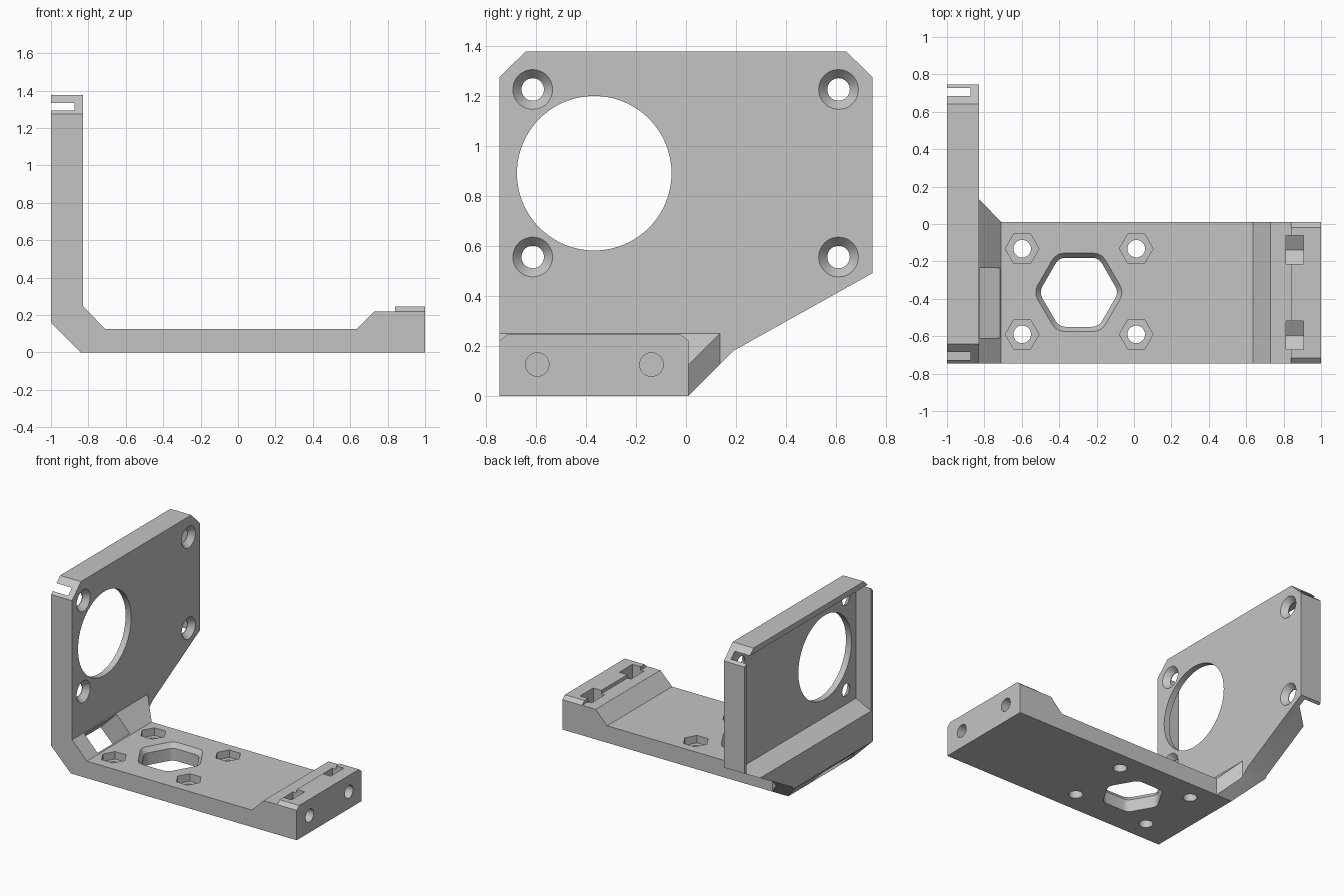
import bpy, bmesh
from math import radians, sin, cos, pi

if "Cube" in bpy.data.objects:
    bpy.data.objects.remove(bpy.data.objects["Cube"])

grey = bpy.data.materials.new("light_grey_plastic")
grey.use_nodes = True
grey.diffuse_color = (0.55, 0.55, 0.55, 1)
grey.node_tree.nodes["Principled BSDF"].inputs["Base Color"].default_value = grey.diffuse_color

PLACE = {"x": lambda a, b, t: (t, a, b),
         "y": lambda a, b, t: (a, t, b),
         "z": lambda a, b, t: (a, b, t)}


def loft(name, axis, sections):
    """Closed solid through (offset, outline) sections along an axis."""
    bm = bmesh.new()
    rings = [[bm.verts.new(PLACE[axis](a, b, t)) for a, b in pts] for t, pts in sections]
    for low, high in zip(rings, rings[1:]):
        n = len(low)
        for i in range(n):
            j = (i + 1) % n
            bm.faces.new((low[i], low[j], high[j], high[i]))
    bm.faces.new(rings[0])
    bm.faces.new(rings[-1])
    bmesh.ops.recalc_face_normals(bm, faces=bm.faces)
    mesh = bpy.data.meshes.new(name)
    bm.to_mesh(mesh)
    bm.free()
    mesh.materials.append(grey)
    obj = bpy.data.objects.new(name, mesh)
    bpy.context.collection.objects.link(obj)
    return obj


def prism(name, axis, pts, low, high):
    return loft(name, axis, [(low, pts), (high, pts)])


def ngon(centre, radius, sides=48):
    return [(centre[0] + radius * cos(2 * pi * i / sides),
             centre[1] + radius * sin(2 * pi * i / sides)) for i in range(sides)]


def rounded_hexagon(centre, radius, fillet, steps=4):
    pts = []
    reach = radius - fillet / cos(pi / 6)
    for k in range(6):
        for s in range(steps + 1):
            turn = k * pi / 3 + (s / steps - 0.5) * pi / 3
            pts.append((centre[0] + reach * cos(k * pi / 3) + fillet * cos(turn),
                        centre[1] + reach * sin(k * pi / 3) + fillet * sin(turn)))
    return pts


# L-shaped body
bracket = prism("bracket", "y", [
    (-1, 1.5), (-1, 0.16), (-0.84, 0), (1, 0), (1, 0.245), (0.84, 0.245), (0.84, 0.22),
    (0.73, 0.22), (0.635, 0.125), (-0.71, 0.125), (-0.83, 0.25), (-0.83, 1.5)], -0.8, 0.8)
cutters = []


def cut(cutter, operation="DIFFERENCE"):
    cutter.hide_render = True
    mod = bracket.modifiers.new(cutter.name, "BOOLEAN")
    mod.operation = operation
    mod.solver = "EXACT"
    mod.object = cutter
    cutters.append(cutter)


# Side outline of the upright plate
cut(prism("side_outline", "x", [
    (-0.745, -0.1), (-0.09, -0.1), (0.19, 0.18), (0.745, 0.49), (0.745, 1.275),
    (0.642, 1.376), (-0.642, 1.376), (-0.745, 1.275)], -1.2, 1.2), "INTERSECT")

# Base width and corner gusset
cut(prism("base_trim", "z", [
    (1.1, 0.01), (-0.71, 0.01), (-0.83, 0.135), (-0.83, 0.9), (1.1, 0.9)], -0.1, 0.4))

# Recess in the outer face, with a sloped floor
cut(prism("recess", "y", [
    (-1.1, 0.342), (-0.875, 0.45), (-0.875, 1.335), (-1.1, 1.335)], -0.727, 0.727))

# Large round opening and countersunk screw holes
cut(prism("round_opening", "x", ngon((-0.367, 0.89), 0.309, 80), -0.95, -0.75))
for y in (-0.613, 0.61):
    for z in (0.555, 1.225):
        cut(loft("countersink", "x", [(-0.95, ngon((y, z), 0.045)),
                                      (-0.87, ngon((y, z), 0.045)),
                                      (-0.82, ngon((y, z), 0.088))]))

# Slanted window through the bent corner
cut(prism("corner_window", "y", [
    (-1.27, -0.2), (-1.05, -0.2), (-0.55, 0.3), (-0.77, 0.3)], -0.61, -0.235))

# Hexagonal opening with a chamfered rim
middle = (-0.295, -0.365)
cut(loft("hexagon_opening", "z", [
    (-0.1, rounded_hexagon(middle, 0.213, 0.06)),
    (0.09, rounded_hexagon(middle, 0.213, 0.06)),
    (0.135, rounded_hexagon(middle, 0.25, 0.08))]))

# Nut pockets and holes in the base
for x in (-0.598, 0.012):
    for y in (-0.132, -0.59):
        cut(prism("nut_pocket", "z", ngon((x, y), 0.09, 6), 0.07, 0.2))
        cut(prism("base_hole", "z", ngon((x, y), 0.047), -0.1, 0.1))

# End block: nut slots and screw holes
for y in (-0.595, -0.138):
    cut(prism("nut_slot", "x", [
        (y, 0.036), (y + 0.077, 0.08), (y + 0.077, 0.4),
        (y - 0.077, 0.4), (y - 0.077, 0.08)], 0.812, 0.906))
    cut(prism("end_hole", "x", ngon((y, 0.125), 0.047), 0.74, 1.1))

# Bevelled top corners of the end block
for edge, side in ((-0.745, -1), (0.01, 1)):
    cut(prism("end_corner", "x", [
        (edge + side * 0.035, 0.19), (edge + side * 0.035, 0.28),
        (edge - side * 0.07, 0.28)], 0.5, 1.1))

# Apply the cuts and remove the cutters
bpy.context.view_layer.update()
evaluated = bracket.evaluated_get(bpy.context.evaluated_depsgraph_get())
result = bpy.data.meshes.new_from_object(evaluated)
bracket.modifiers.clear()
bracket.data = result
for cutter in cutters:
    bpy.data.objects.remove(cutter)
result.materials.clear()
result.materials.append(grey)
for face in result.polygons:
    face.material_index = 0

for obj in bpy.context.selected_objects:
    obj.select_set(False)
bracket.select_set(True)
bpy.context.view_layer.objects.active = bracket
bpy.ops.object.shade_smooth_by_angle(angle=radians(25))
